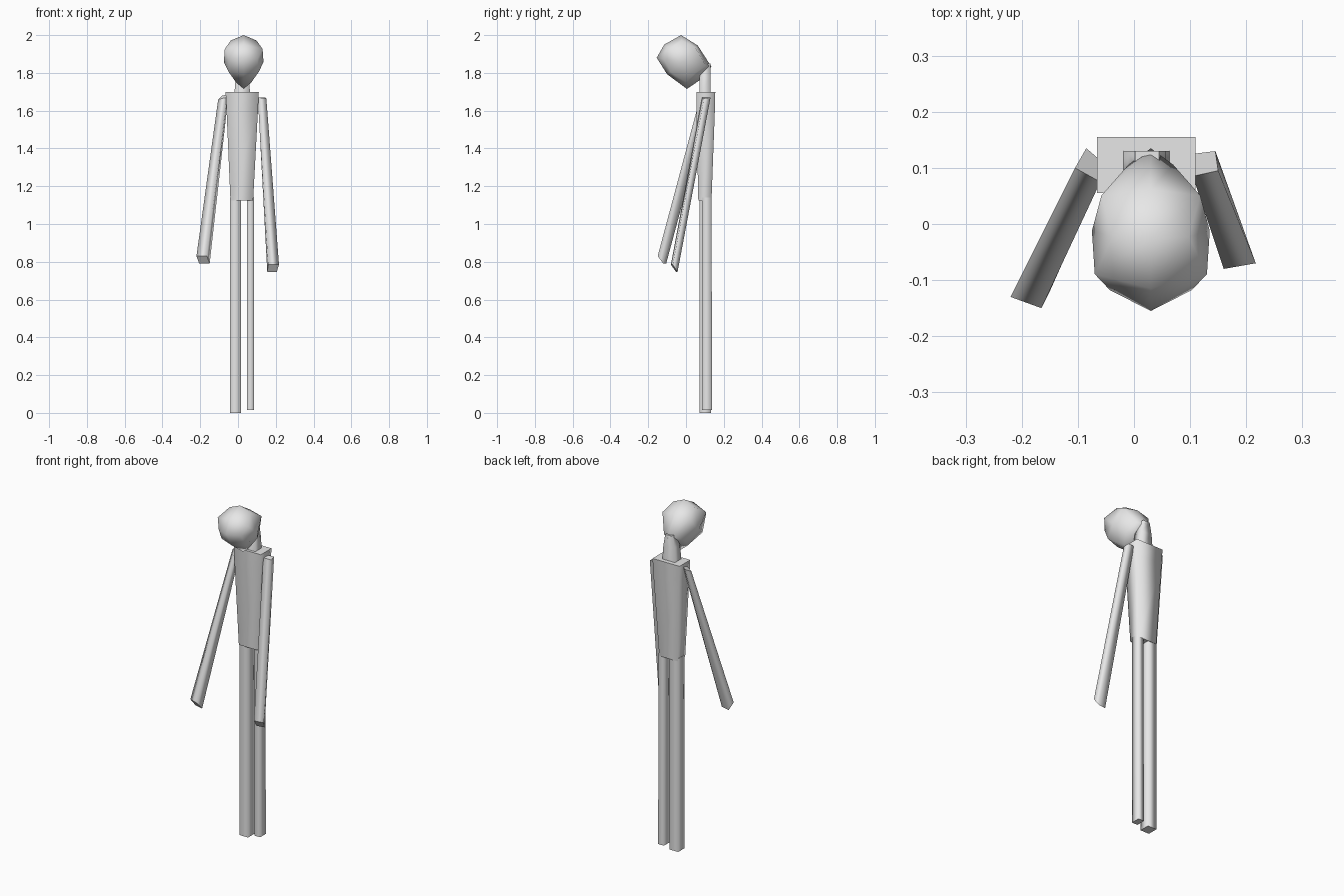
import bpy

if "Cube" in bpy.data.objects:
    bpy.data.objects.remove(bpy.data.objects["Cube"])

grey = bpy.data.materials.new("plain grey")
grey.diffuse_color = (0.8, 0.8, 0.8, 1)
grey.use_nodes = True
grey.node_tree.nodes["Principled BSDF"].inputs["Base Color"].default_value = grey.diffuse_color


def loft(name, rings, flat_caps=True):
    """Skin matching closed rings; sides are smooth, end caps flat."""
    n = len(rings[0])
    verts = [p for ring in rings for p in ring]
    faces = []
    for k in range(len(rings) - 1):
        a, b = k * n, (k + 1) * n
        faces += [(a + i, a + (i + 1) % n, b + (i + 1) % n, b + i) for i in range(n)]
    sides = len(faces)
    last = (len(rings) - 1) * n
    if flat_caps:
        faces += [tuple(reversed(range(n))), tuple(range(last, last + n))]
    mesh = bpy.data.meshes.new(name)
    mesh.from_pydata(verts, [], faces)
    mesh.materials.append(grey)
    for f in mesh.polygons:
        f.use_smooth = f.index < sides
    obj = bpy.data.objects.new(name, mesh)
    bpy.context.collection.objects.link(obj)
    return obj


def rect(x0, x1, y0, y1, z):
    return [(x0, y0, z), (x1, y0, z), (x1, y1, z), (x0, y1, z)]


# Torso tapering to the waist
loft("torso", [rect(-.04, .08, .065, .135, 1.125),
               rect(-.061, .106, .055, .153, 1.61),
               rect(-.066, .11, .055, .155, 1.70)])

# Neck
loft("neck", [rect(-.02, .065, .07, .13, 1.68),
              rect(-.012, .057, .072, .13, 1.78),
              rect(.002, .045, .10, .13, 1.85)])

# Legs of unequal thickness
loft("right_leg", [rect(-.042, .015, .072, .133, 0),
                   rect(-.042, .015, .072, .133, 1.14)])
loft("left_leg", [rect(.048, .085, .085, .138, .015),
                  rect(.048, .085, .085, .135, 1.14)])

# Arms hanging forward, hand end first
loft("right_arm", [
    [(-.205, -.105, .79), (-.22, -.13, .83), (-.165, -.15, .83), (-.15, -.12, .79)],
    [(-.085, .135, 1.68), (-.105, .10, 1.66), (-.06, .075, 1.67), (-.05, .105, 1.685)]])
loft("left_arm", [
    [(.155, -.052, .745), (.16, -.08, .785), (.217, -.07, .785), (.205, -.045, .745)],
    [(.105, .125, 1.67), (.105, .085, 1.67), (.15, .095, 1.665), (.145, .13, 1.67)]])

# Head: middle outline (y, z), with inset scale and half width of its side rings
cx, cy, cz = .03, -.012, 1.857
outline = [(-.155, 1.88, .74, .073), (-.115, 1.95, .75, .10),
           (-.026, 2.0, .80, .068), (.062, 1.945, .85, .088),
           (.135, 1.832, .80, .04), (.078, 1.765, .65, .065),
           (.005, 1.715, .76, .04), (-.10, 1.793, .80, .08)]


def side_ring(s):
    return [(cx + s * w, cy + (y - cy) * k, cz + (z - cz) * k) for y, z, k, w in outline]


def pole(s):
    return [(cx + s * .105, cy, cz)] * 8


head = loft("head", [pole(-1), side_ring(-1), [(cx, y, z) for y, z, k, w in outline],
                     side_ring(1), pole(1)], flat_caps=False)

# Close the head poles and orient every surface outwards
import bmesh
for obj in bpy.data.objects:
    bm = bmesh.new()
    bm.from_mesh(obj.data)
    bmesh.ops.remove_doubles(bm, verts=bm.verts, dist=.0001)
    bmesh.ops.recalc_face_normals(bm, faces=bm.faces)
    bm.to_mesh(obj.data)
    bm.free()
    # Crisp rims where the flat caps meet the sides
    for e in obj.data.edges:
        smooth = [f.use_smooth for f in obj.data.polygons if e.key in f.edge_keys]
        e.use_edge_sharp = not all(smooth)
